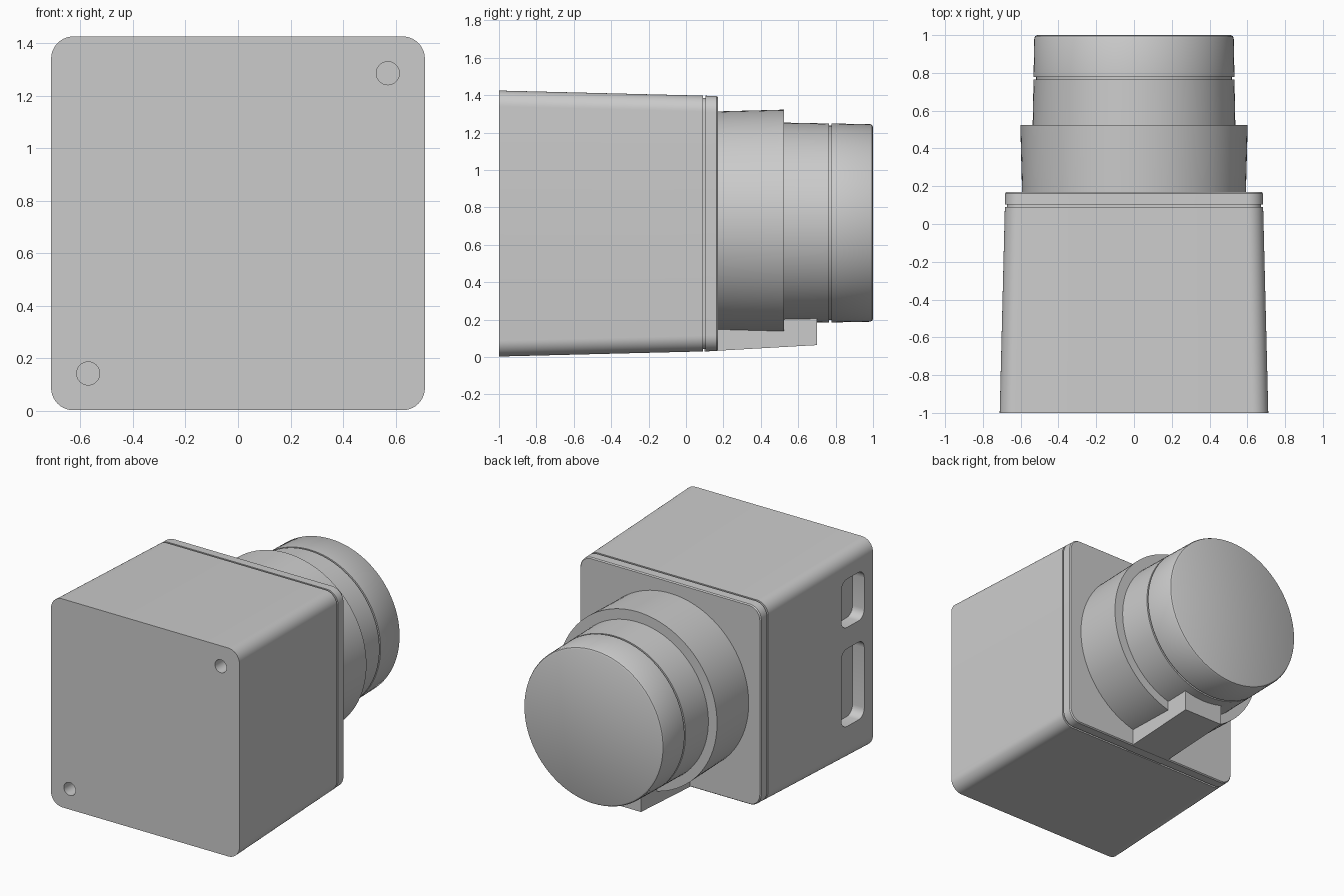
import bpy, bmesh, math
from mathutils import Vector

old = bpy.data.objects.get("Cube")
if old:
    bpy.data.objects.remove(old, do_unlink=True)

grey = bpy.data.materials.new("plain grey")
grey.use_nodes = True
COLOUR = (0.6, 0.6, 0.6, 1)
grey.diffuse_color = COLOUR
grey.node_tree.nodes["Principled BSDF"].inputs["Base Color"].default_value = COLOUR

BODY_Z, LENS_Z = 0.714, 0.717


def rounded(w, h, r, steps=10):
    """Outline of a rounded rectangle with half sizes w and h."""
    pts = []
    for k, (sx, sz) in enumerate([(1, 1), (-1, 1), (-1, -1), (1, -1)]):
        for i in range(steps + 1):
            a = math.pi / 2 * (k + i / steps)
            pts.append((sx * (w - r) + r * math.cos(a), sz * (h - r) + r * math.sin(a)))
    return pts


def circle(r, n=96):
    return [(r * math.cos(math.tau * i / n), r * math.sin(math.tau * i / n)) for i in range(n)]


def loft(name, sections, place):
    """Skin a stack of (depth, outline) sections and cap both ends."""
    bm = bmesh.new()
    rings = [[bm.verts.new(place(a, d, b)) for a, b in outline] for d, outline in sections]
    for lo, hi in zip(rings, rings[1:]):
        for i in range(len(lo)):
            j = (i + 1) % len(lo)
            bm.faces.new((lo[i], lo[j], hi[j], hi[i]))
    bm.faces.new(rings[0])
    bm.faces.new(rings[-1])
    bmesh.ops.recalc_face_normals(bm, faces=bm.faces)
    mesh = bpy.data.meshes.new(name)
    bm.to_mesh(mesh)
    bm.free()
    mesh.materials.append(grey)
    obj = bpy.data.objects.new(name, mesh)
    bpy.context.collection.objects.link(obj)
    return obj


def along_y(x, z):
    return lambda a, d, b: Vector((x + a, d, z + b))


def activate(obj):
    bpy.ops.object.select_all(action="DESELECT")
    obj.select_set(True)
    bpy.context.view_layer.objects.active = obj


def smooth(obj):
    activate(obj)
    bpy.ops.object.shade_smooth_by_angle(angle=math.radians(30))


def cut(obj, cutter):
    mod = obj.modifiers.new("cut", "BOOLEAN")
    mod.object, mod.operation, mod.solver = cutter, "DIFFERENCE", "EXACT"
    activate(obj)
    bpy.ops.object.modifier_apply(modifier=mod.name)
    bpy.data.objects.remove(cutter, do_unlink=True)


# Tapered housing with a thin seam in front of the back plate
def body_section(y, inset=0):
    half = 0.711 - 0.025 * (y + 1) - inset
    return y, rounded(half, half, 0.085 - inset)


body = loft("housing", [body_section(-1), body_section(0.09), body_section(0.09, 0.012),
                        body_section(0.103, 0.012), body_section(0.103),
                        body_section(0.162), body_section(0.17, 0.006)],
            along_y(0, BODY_Z))

# Two screw holes at opposite front corners
for s in (1, -1):
    hole = loft("hole_cutter", [(-1.1, circle(0.044, 32)), (-0.9, circle(0.044, 32))],
                along_y(s * 0.57, BODY_Z + s * 0.571))
    cut(body, hole)

# Two rounded pockets on the right side
for z, half in ((1.09, 0.165), (0.515, 0.265)):
    outline = rounded(0.12, half, 0.06, 6)
    slot = loft("slot_cutter", [(-0.9, outline), (-0.62, outline)],
                lambda a, d, b: Vector((d, -0.79 + a, z + b)))
    cut(body, slot)
smooth(body)

# Flared collar behind the housing
smooth(loft("collar", [(0.15, circle(0.592)), (0.525, circle(0.602))], along_y(0, LENS_Z + 0.004)))

# Barrel with a fine groove and a softened end
barrel = [(0.5, 0.537), (0.765, 0.532), (0.765, 0.52), (0.777, 0.52), (0.777, 0.532),
          (0.985, 0.528), (0.995, 0.523), (1.0, 0.513)]
smooth(loft("barrel", [(y, circle(r)) for y, r in barrel], along_y(0, LENS_Z)))

# Support foot below the barrel, rising slightly to the back
foot = [(0.1, 0.03), (0.7, 0.064), (0.7, 0.25), (0.1, 0.25)]
loft("foot", [(-0.15, foot), (0.15, foot)], lambda a, d, b: Vector((d, a, b)))
